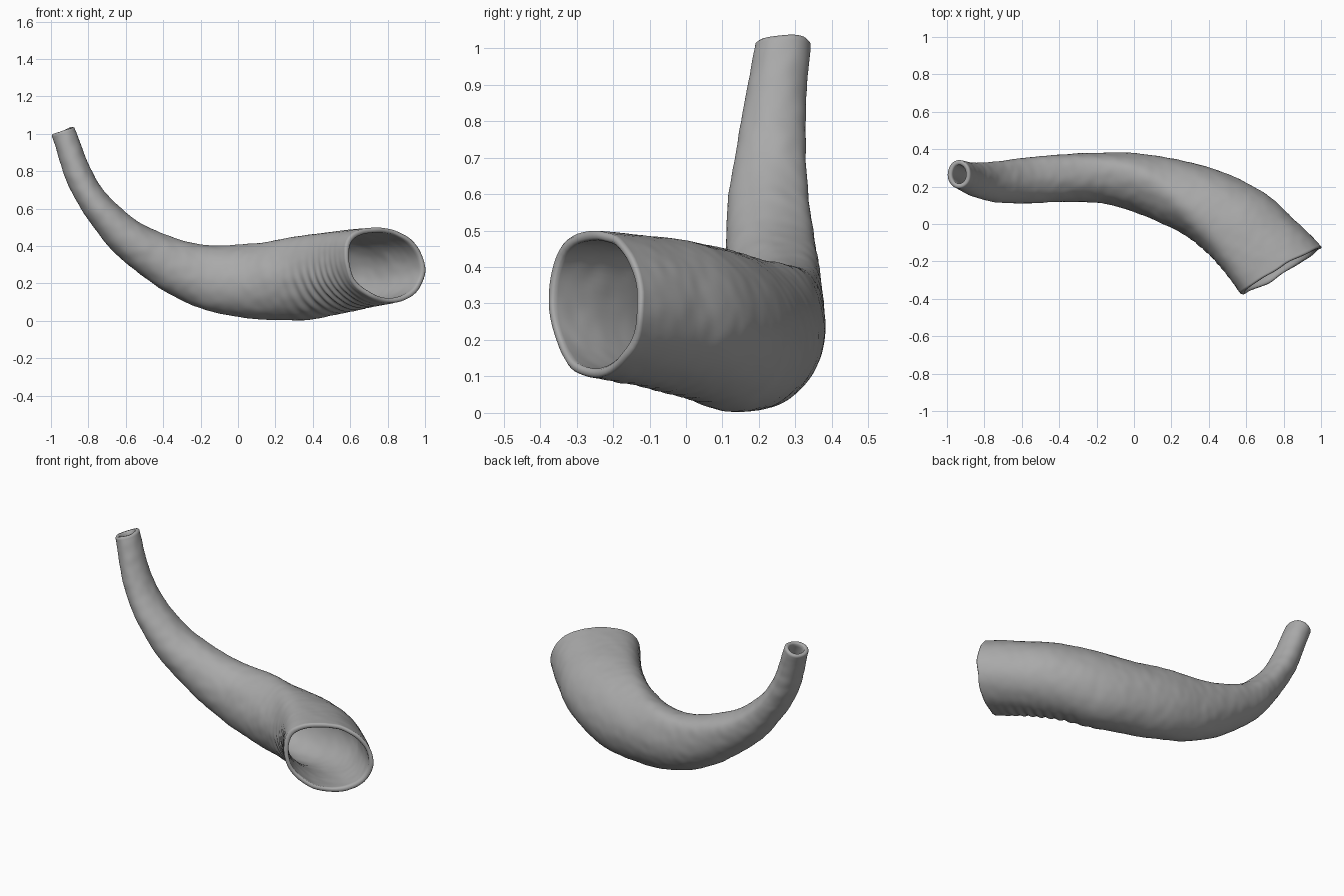
import bpy, bmesh, math
from mathutils import Vector, noise

if "Cube" in bpy.data.objects:
    bpy.data.objects.remove(bpy.data.objects["Cube"])

# Horn stations, tip to mouth:
# centre x, y, z, half width, half height, yaw of section, direction of the crest
STATIONS = [
    (-.935, .265, 1.01, .076, .066, 0, 20),
    (-.845, .236, .765, .09, .072, 0, 20),
    (-.725, .225, .58, .112, .084, 0, 25),
    (-.55, .236, .412, .124, .112, 0, 30),
    (-.27, .248, .265, .13, .155, 4, 48),
    (-.02, .23, .218, .152, .19, 14, 68),
    (.3, .142, .222, .19, .22, 33, 105),
    (.525, .02, .256, .22, .215, 46, 125),
    (.665, -.11, .28, .233, .208, 53, 133),
    (.785, -.245, .298, .25, .203, 59, 138),
]
SIDES = 72
RINGS = 260
WALL = .026


def spline(t):
    """Smooth interpolation of a whole station row, t from 0 to 1."""
    last = len(STATIONS) - 1
    i = min(int(t * last), last - 1)
    f = t * last - i
    b, c = STATIONS[i], STATIONS[i + 1]
    a = STATIONS[i - 1] if i else [2 * p - q for p, q in zip(b, c)]
    d = STATIONS[i + 2] if i + 2 <= last else [2 * q - p for p, q in zip(b, c)]
    return [q + .5 * f * (r - p + f * (2 * p - 5 * q + 4 * r - s + f * (3 * (q - r) + s - p)))
            for p, q, r, s in zip(a, b, c, d)]


def section(crest, strength):
    """Oval outline leaning towards a blunt crest, fitted to a unit box."""
    pts = []
    for k in range(SIDES):
        ang = math.tau * k / SIDES
        off = math.remainder(ang - crest, math.tau)
        r = 1 + strength * (.05 * math.cos(2 * off) + .12 * math.exp(-(off / .4) ** 2))
        pts.append((r * math.cos(ang), r * math.sin(ang)))
    xs, ys = zip(*pts)
    fit = lambda v, vs: (2 * v - max(vs) - min(vs)) / (max(vs) - min(vs))
    return [(fit(x, xs), fit(y, ys)) for x, y in pts]


def ring(t, inset):
    """Points of one cross-section; inset shrinks it for the inner wall."""
    x, y, z, half_w, half_h, yaw, crest = spline(t)
    centre = Vector((x, y, z))
    ahead = Vector(spline(min(t + .03, 1))[:3])
    behind = Vector(spline(max(t - .03, 0))[:3])
    along = (ahead - behind).normalized()
    yaw = math.radians(yaw)
    side = Vector((math.sin(yaw), math.cos(yaw), 0))
    up = along.cross(side).normalized()
    pts = []
    for k, (u, v) in enumerate(section(math.radians(crest), min(1, t * 2.2))):
        p = centre + side * u * (half_w - inset) + up * v * (half_h - inset)
        out = (p - centre).normalized()
        bump = .004 * noise.noise(p * 6) + .002 * noise.noise(p * 20)
        # growth ridges on the lower inner flank near the mouth
        if inset == 0 and t > .66:
            ang = math.tau * k / SIDES
            mask = max(0, math.cos(ang - math.radians(225))) ** 2
            mask *= math.sin(math.pi * min(1, (t - .66) / .34))
            bump += .005 * mask * math.sin(t * 200 + v * 3)
        # uneven rims
        rim = .012 * noise.noise(p * 9) * max(0, abs(t - .5) * 20 - 9)
        pts.append(p + out * bump + along * rim)
    return pts, along


def build_horn():
    bm = bmesh.new()
    loops = []

    def add(t, inset, push=0):
        pts, along = ring(t, inset)
        loops.append([bm.verts.new(p + along * push) for p in pts])

    # outer skin, rounded mouth rim, bore, rounded tip rim
    for i in range(RINGS + 1):
        add(i / RINGS, 0)
    add(1, WALL * .25, .007)
    add(1, WALL * .75, .007)
    for i in range(RINGS, -1, -2):
        add(i / RINGS, WALL)
    add(0, WALL * .75, -.007)
    add(0, WALL * .25, -.007)

    for a, b in zip(loops, loops[1:] + loops[:1]):
        for k in range(SIDES):
            n = (k + 1) % SIDES
            bm.faces.new((a[k], a[n], b[n], b[k]))
    bmesh.ops.recalc_face_normals(bm, faces=bm.faces)
    mesh = bpy.data.meshes.new("horn")
    bm.to_mesh(mesh)
    bm.free()
    obj = bpy.data.objects.new("horn", mesh)
    bpy.context.collection.objects.link(obj)
    return obj


horn = build_horn()

# plain grey horn material
grey = bpy.data.materials.new("horn grey")
grey.use_nodes = True
colour = (.4, .4, .4, 1)
grey.diffuse_color = colour
grey.node_tree.nodes["Principled BSDF"].inputs["Base Color"].default_value = colour
horn.data.materials.append(grey)

bpy.context.view_layer.objects.active = horn
horn.select_set(True)
bpy.ops.object.shade_smooth_by_angle(angle=math.radians(60))
